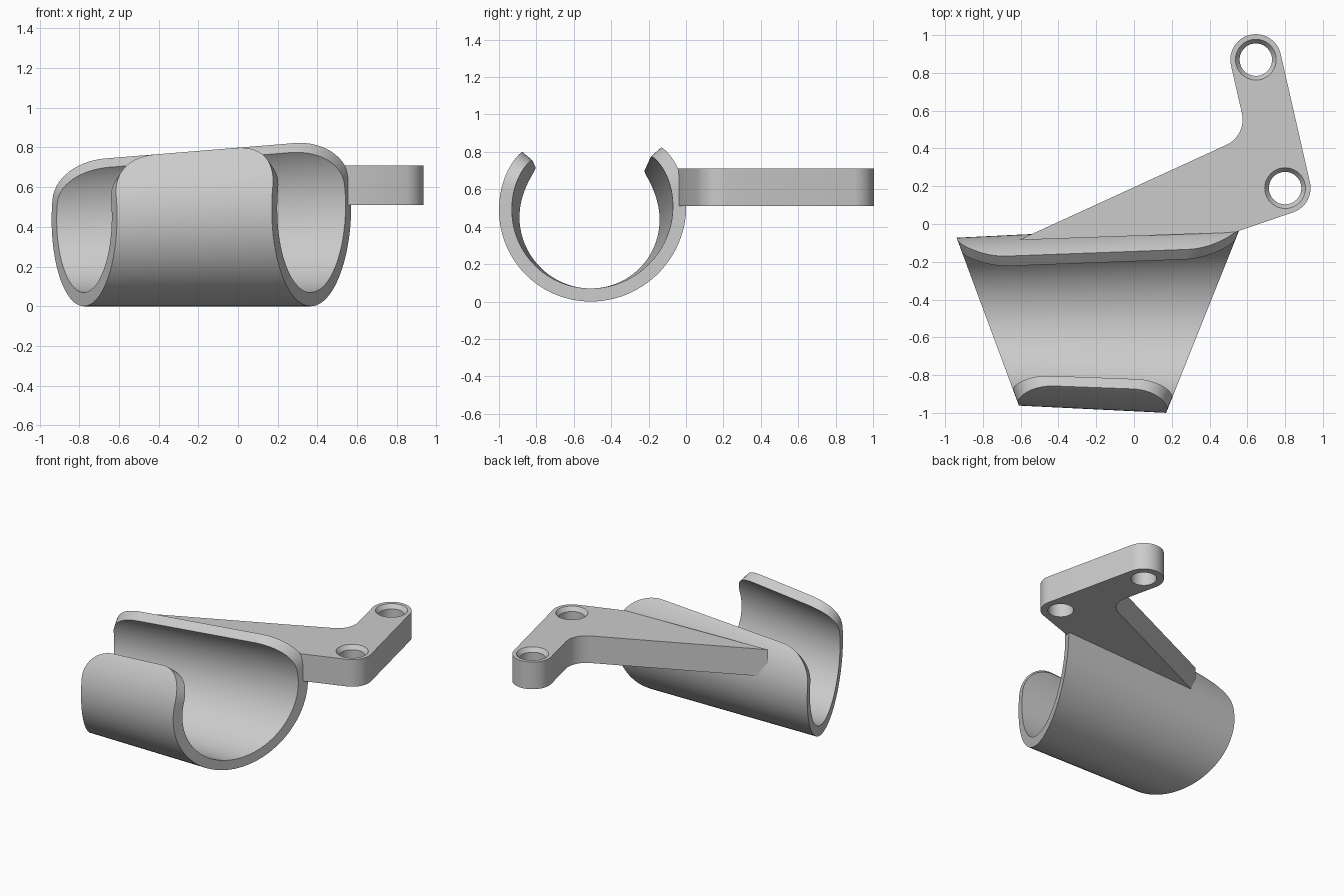
import bpy, bmesh
from math import sin, cos, pi, radians

if "Cube" in bpy.data.objects:
    bpy.data.objects.remove(bpy.data.objects["Cube"], do_unlink=True)

GREY = (0.6, 0.6, 0.6, 1)
grey = bpy.data.materials.new("plain grey")
grey.use_nodes = True
grey.diffuse_color = GREY
grey.node_tree.nodes["Principled BSDF"].inputs["Base Color"].default_value = GREY


def finish(bm, name):
    bmesh.ops.recalc_face_normals(bm, faces=bm.faces[:])
    mesh = bpy.data.meshes.new(name)
    bm.to_mesh(mesh)
    bm.free()
    mesh.materials.append(grey)
    obj = bpy.data.objects.new(name, mesh)
    bpy.context.collection.objects.link(obj)
    bpy.ops.object.select_all(action='DESELECT')
    obj.select_set(True)
    bpy.context.view_layer.objects.active = obj
    bpy.ops.object.shade_smooth_by_angle(angle=radians(30))


def bridge(bm, a, b, closed=True):
    for i in range(len(a) if closed else len(a) - 1):
        j = (i + 1) % len(a)
        bm.faces.new((a[i], a[j], b[j], b[i]))


# Clip: open conical shell, slanted ends, rounded lip corners
CENTRE_Y, WALL, CORNER = -0.509, 0.07, 0.23
LIP = radians(41)
SWEEP = pi + 2 * LIP


def clip_point(angle, inset, side, wall):
    x = 0.0
    for _ in range(12):
        radius = 0.4825 + 0.049 * x
        y = CENTRE_Y + (radius - wall) * cos(angle)
        if side > 0:
            x = 0.17 + 0.4 * (y + 1) - inset
        else:
            x = -0.61 - 0.371 * (y + 0.96) + inset
    return x, y, radius + (radius - wall) * sin(angle)


# Rows run from the back lip, under the bottom, to the front lip
corner_sweep = CORNER / 0.48
rounding = [(corner_sweep * (1 - cos(u)), CORNER * (1 - sin(u)))
            for u in [pi / 2 * i / 14 for i in range(15)]]
middle = [(corner_sweep + (SWEEP - 2 * corner_sweep) * i / 56, 0) for i in range(1, 56)]
rows = rounding + middle + [(SWEEP - s, inset) for s, inset in reversed(rounding)]

bm = bmesh.new()
edges = [[bm.verts.new(clip_point(LIP - s, inset, side, wall)) for s, inset in rows]
         for side, wall in ((-1, 0), (1, 0), (1, WALL), (-1, WALL))]
for k in range(4):
    bridge(bm, edges[k], edges[(k + 1) % 4], closed=False)
for end in (0, -1):
    bm.faces.new([edge[end] for edge in edges])
finish(bm, "clip")


# Arm: flat bracket with two countersunk screw holes
BOTTOM, TOP = 0.51, 0.71
HOLES = ((0.80, 0.19), (0.645, 0.87))


def arc(centre, radius, start, end, steps):
    angles = [radians(start + (end - start) * i / steps) for i in range(steps + 1)]
    return [(centre[0] + radius * cos(a), centre[1] + radius * sin(a)) for a in angles]


def loop(bm, points, z):
    return [bm.verts.new((x, y, z)) for x, y in points]


outline = [(-0.61, -0.085), (0.53, -0.045)]
outline += arc(HOLES[0], 0.135, -69, 12.8, 12)
outline += arc(HOLES[1], 0.135, 12.8, 192.8, 24)
outline += arc((0.427, 0.553), 0.148, 12.8, -65.4, 12)

bm = bmesh.new()
top_loops, bottom_loops = [loop(bm, outline, TOP)], [loop(bm, outline, BOTTOM)]
bridge(bm, top_loops[0], bottom_loops[0])
for hole in HOLES:
    rings = [loop(bm, arc(hole, r, 0, 360, 40)[:-1], z)
             for r, z in ((0.108, TOP), (0.086, TOP - 0.03), (0.086, BOTTOM))]
    bridge(bm, rings[0], rings[1])
    bridge(bm, rings[1], rings[2])
    top_loops.append(rings[0])
    bottom_loops.append(rings[2])
for loops in (top_loops, bottom_loops):
    border = [bm.edges.get((ring[i - 1], ring[i])) for ring in loops for i in range(len(ring))]
    bmesh.ops.triangle_fill(bm, edges=border, use_beauty=True)
finish(bm, "mounting_arm")
